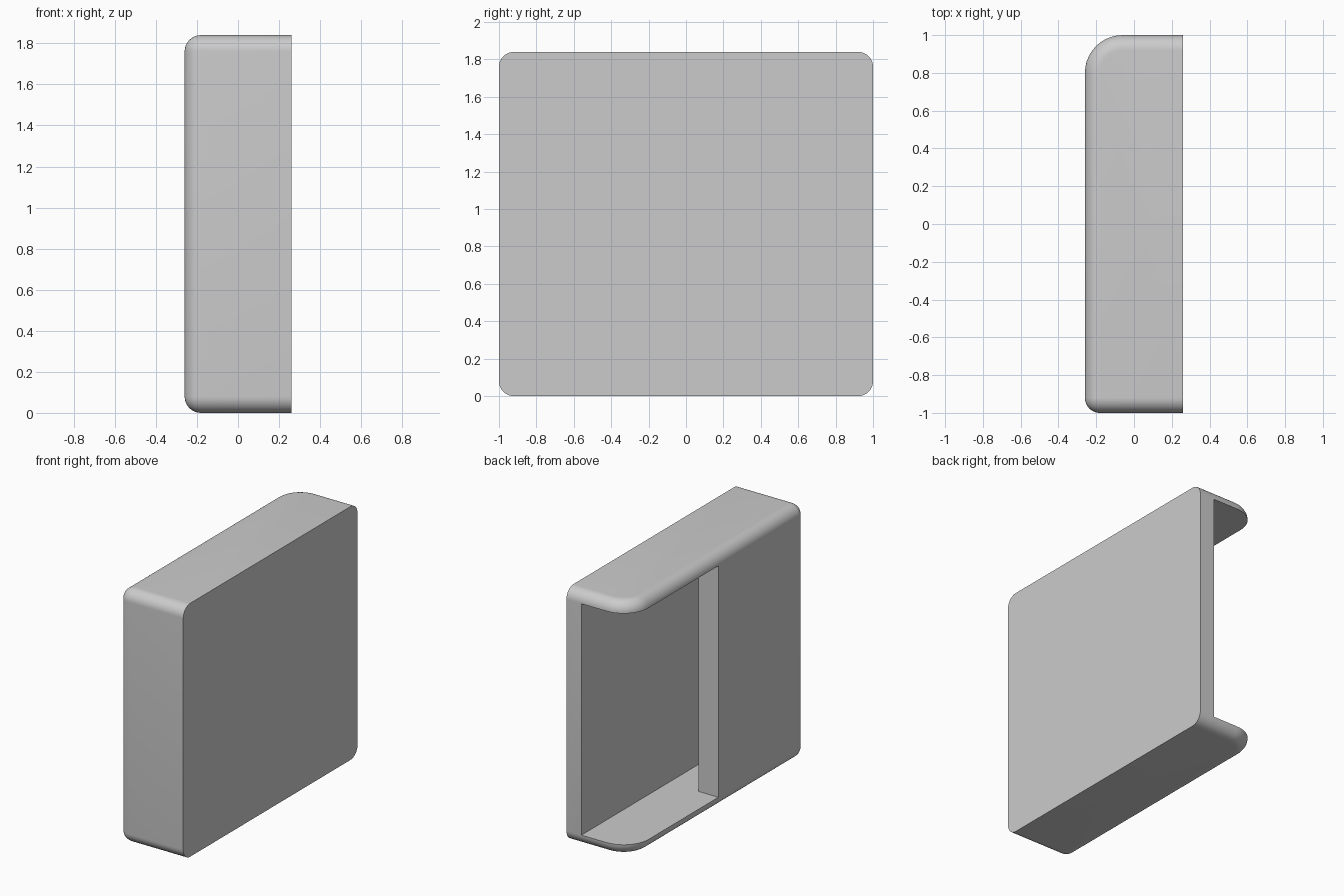
import bpy, bmesh
from math import sin, cos, pi

cube = bpy.data.objects.get("Cube")
if cube:
    bpy.data.objects.remove(cube, do_unlink=True)

HX, HY, H = 0.26, 1.0, 1.84      # half width, half depth, height
EDGE, BACK_CORNER = 0.08, 0.2    # edge rounding, large back corner radius
SLAB, WALL, PANEL = 0.08, 0.12, 0.16
STEPS = 10

mat = bpy.data.materials.new("light_grey")
mat.use_nodes = True
grey = (0.6, 0.6, 0.6, 1)
mat.diffuse_color = grey
mat.node_tree.nodes["Principled BSDF"].inputs["Base Color"].default_value = grey


def loft(name, rings):
    """Join equal-length rings of points into a closed solid."""
    bm = bmesh.new()
    loops = [[bm.verts.new(p) for p in ring] for ring in rings]
    n = len(loops[0])
    for low, high in zip(loops, loops[1:]):
        for i in range(n):
            j = (i + 1) % n
            bm.faces.new((low[i], low[j], high[j], high[i]))
    bm.faces.new(loops[0][::-1])
    bm.faces.new(loops[-1])
    bmesh.ops.remove_doubles(bm, verts=bm.verts, dist=1e-4)
    bmesh.ops.recalc_face_normals(bm, faces=bm.faces)
    mesh = bpy.data.meshes.new(name)
    bm.to_mesh(mesh)
    bm.free()
    ob = bpy.data.objects.new(name, mesh)
    bpy.context.collection.objects.link(ob)
    return ob


def outline(inset, z):
    """Plan outline: flat +x side, two rounded -x corners."""
    pts = [(HX, -HY + inset, z), (HX, HY - inset, z)]
    for radius, side, start in ((BACK_CORNER, 1, pi / 2), (EDGE, -1, pi)):
        cx, cy = -HX + radius, side * (HY - radius)
        for i in range(STEPS + 1):
            a = start + i / STEPS * pi / 2
            pts.append((cx + (radius - inset) * cos(a), cy + (radius - inset) * sin(a), z))
    return pts


# Rounded outer body
arc = [(EDGE * (1 - sin(a)), EDGE * (1 - cos(a)))
       for a in (i / STEPS * pi / 2 for i in range(STEPS + 1))]
rings = [outline(d, z) for d, z in arc]
rings += [outline(d, H - z) for d, z in reversed(arc)]
shell = loft("open_shell", rings)
shell.data.materials.append(mat)

# Hollow inside, open at the back and on the back half of the -x side
inner = HX - WALL
plan = [(inner, -HY + WALL), (inner, HY + 1), (-HX - 1, HY + 1),
        (-HX - 1, 0), (-HX + PANEL, 0), (-HX + PANEL, -HY + WALL)]
cutter = loft("hollow_cutter", [[(x, y, z) for x, y in plan] for z in (SLAB, H - SLAB)])
cutter.data.materials.append(mat)
cutter.hide_render = True

cut = shell.modifiers.new("hollow", 'BOOLEAN')
cut.operation = 'DIFFERENCE'
cut.solver = 'EXACT'
cut.object = cutter
bpy.ops.object.select_all(action='DESELECT')
bpy.context.view_layer.objects.active = shell
shell.select_set(True)
bpy.ops.object.modifier_apply(modifier=cut.name)
bpy.data.objects.remove(cutter, do_unlink=True)
bpy.ops.object.shade_smooth_by_angle(angle=pi / 6)
